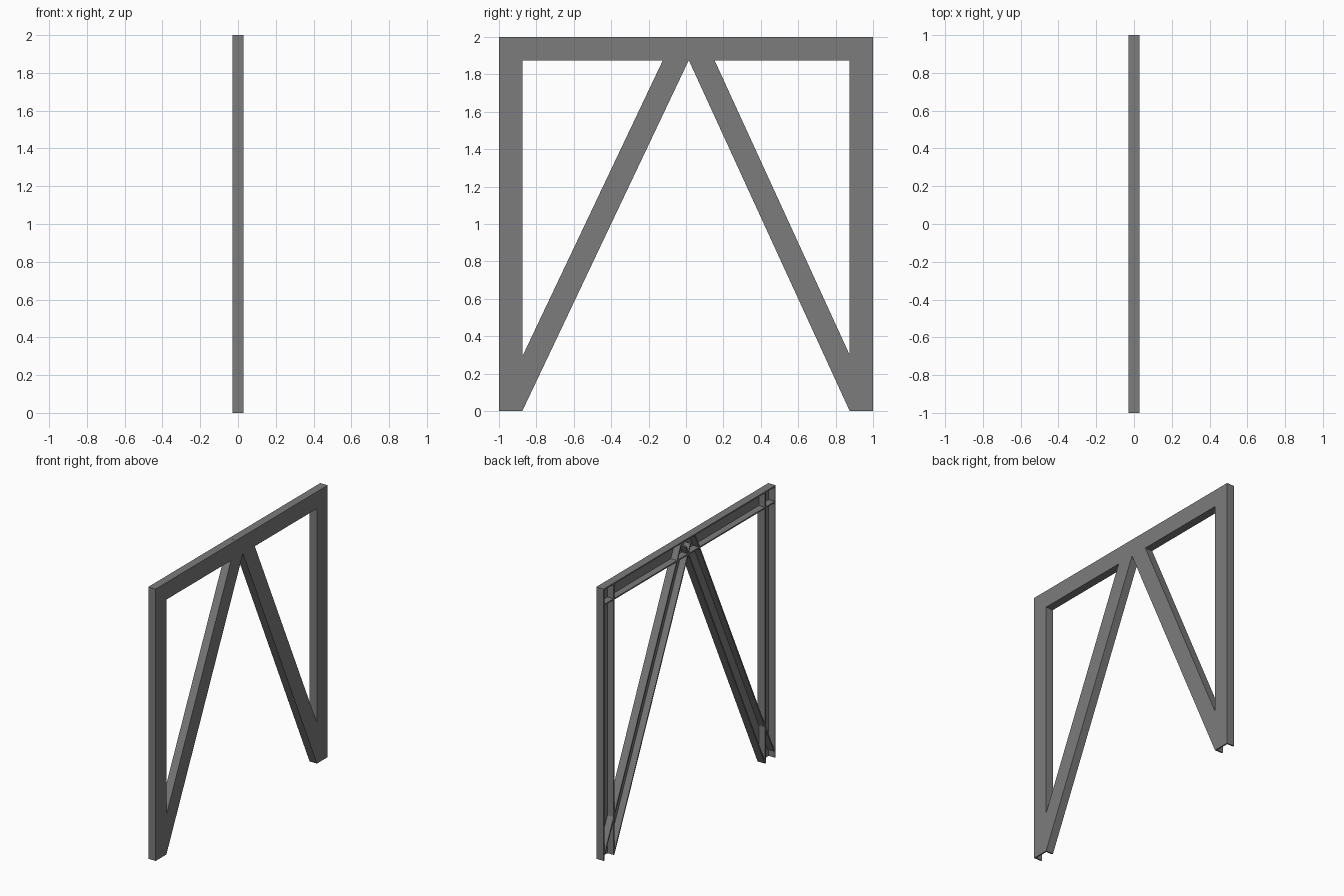
import bpy
import bmesh
from mathutils import Vector

WIDTH, DEPTH, WALL = 0.125, 0.06, 0.01

if "Cube" in bpy.data.objects:
    bpy.data.objects.remove(bpy.data.objects["Cube"], do_unlink=True)

# Painted steel
steel = bpy.data.materials.new("grey steel")
steel.use_nodes = True
colour = (0.2, 0.2, 0.2, 1)
steel.diffuse_color = colour
steel.node_tree.nodes["Principled BSDF"].inputs["Base Color"].default_value = colour


def channel(name, start, end):
    """C-section beam between two (y, z) centre points, open towards -x."""
    a, b = Vector((0, *start)), Vector((0, *end))
    across = (b - a).normalized().cross(Vector((1, 0, 0)))
    h, d, t = WIDTH / 2, DEPTH / 2, WALL
    profile = [(-h, -d), (-h, d), (h, d), (h, -d),
               (h - t, -d), (h - t, d - t), (t - h, d - t), (t - h, -d)]
    bm = bmesh.new()
    verts = [bm.verts.new(a + across * w + Vector((x, 0, 0))) for w, x in profile]
    face = bm.faces.new(verts)
    out = bmesh.ops.extrude_face_region(bm, geom=[face], use_keep_orig=True)
    moved = [v for v in out["geom"] if isinstance(v, bmesh.types.BMVert)]
    bmesh.ops.translate(bm, verts=moved, vec=b - a)
    bmesh.ops.recalc_face_normals(bm, faces=bm.faces)
    mesh = bpy.data.meshes.new(name)
    bm.to_mesh(mesh)
    bm.free()
    mesh.materials.append(steel)
    bpy.context.collection.objects.link(bpy.data.objects.new(name, mesh))


def brace(name, foot, head, side):
    """Diagonal given by its lower edge, with its body on the outer side."""
    a, b = Vector(foot), Vector(head)
    u = (b - a).normalized()
    shift = Vector((u.y, -u.x)) * side * WIDTH / 2
    channel(name, a + shift, b + shift)


# Square frame
inset = 1 - WIDTH / 2
channel("top_beam", (-1, 2 - WIDTH / 2), (1, 2 - WIDTH / 2))
channel("front_post", (-inset, 0), (-inset, 2))
channel("back_post", (inset, 0), (inset, 2))

# Diagonal braces meeting under the top beam
brace("front_brace", (-0.875, 0), (0.049, 1.947), -1)
brace("back_brace", (0.875, 0), (-0.018, 1.947), 1)
